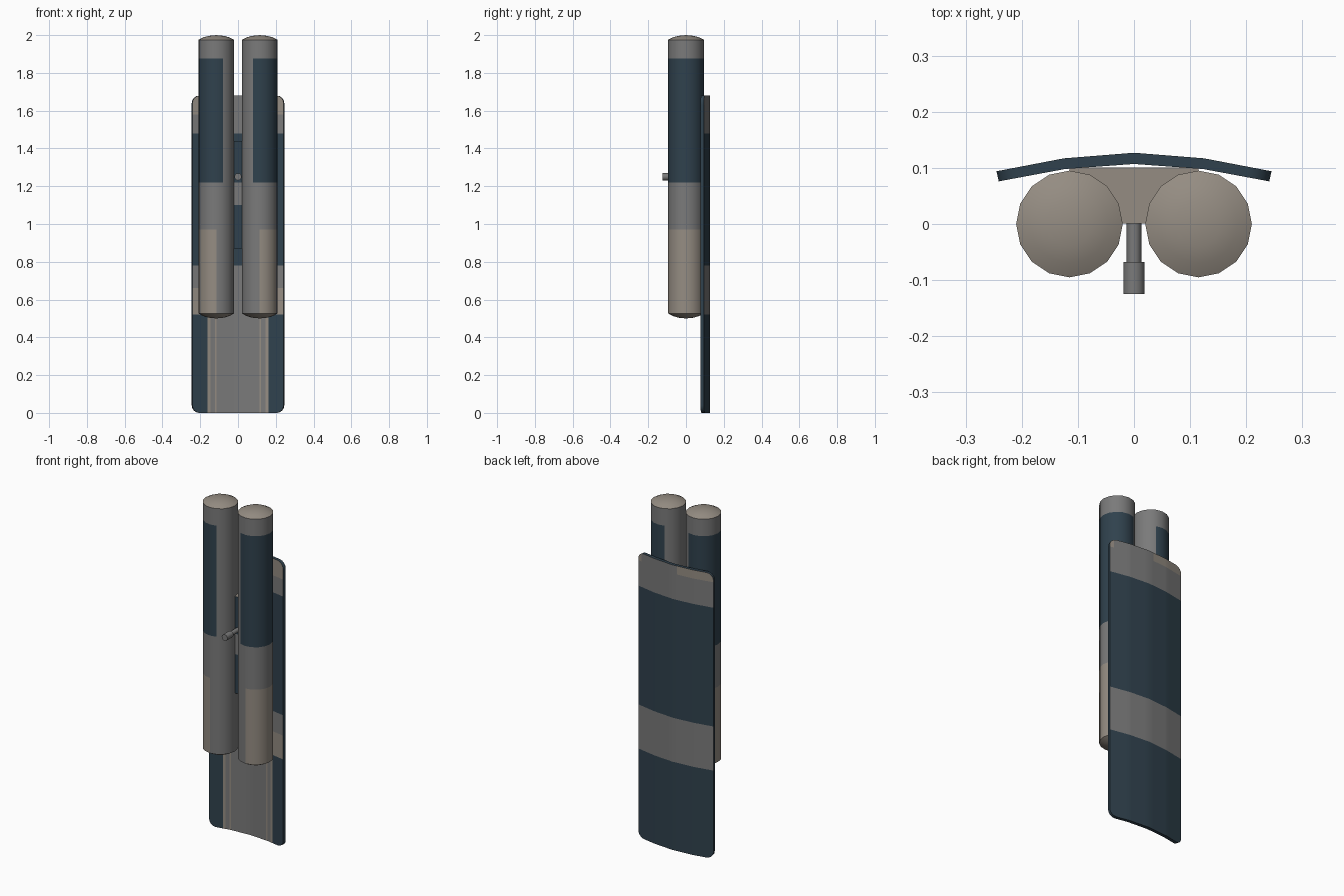
import bpy, bmesh, math
from mathutils import Matrix

if "Cube" in bpy.data.objects:
    bpy.data.objects.remove(bpy.data.objects["Cube"])


def material(name, rgb):
    m = bpy.data.materials.new(name)
    m.diffuse_color = (*rgb, 1)
    m.use_nodes = True
    m.node_tree.nodes["Principled BSDF"].inputs["Base Color"].default_value = m.diffuse_color
    return m


DARK, GREY, TAN = 0, 1, 2
MATS = [material("dark slate blue", (0.029, 0.053, 0.074)),
        material("mid grey", (0.195, 0.195, 0.195)),
        material("warm tan", (0.30, 0.265, 0.225))]


def finish(name, bm, rule, smooth=True):
    bmesh.ops.recalc_face_normals(bm, faces=bm.faces)
    bm.normal_update()
    for f in bm.faces:
        f.material_index = rule(f.calc_center_median(), f.normal)
        f.smooth = False
    me = bpy.data.meshes.new(name)
    bm.to_mesh(me)
    bm.free()
    for m in MATS:
        me.materials.append(m)
    ob = bpy.data.objects.new(name, me)
    bpy.context.collection.objects.link(ob)
    if smooth:
        bpy.ops.object.select_all(action='DESELECT')
        ob.select_set(True)
        bpy.context.view_layer.objects.active = ob
        bpy.ops.object.shade_smooth_by_angle(angle=math.radians(35))
    return ob


# Twin tanks: domed 16-sided lathe, with colour bands and a grey inner side
TX, R, N = 0.115, 0.095, 16
PROFILE = [(0.04, 0.504), (0.07, 0.513), (R, 0.527), (R, 0.97), (R, 1.22),
           (R, 1.875), (R, 1.975), (0.07, 1.988), (0.04, 1.996)]


def tank(side, name):
    bm = bmesh.new()
    rings = [[bm.verts.new((side * TX + r * math.cos(2 * math.pi * i / N),
                            r * math.sin(2 * math.pi * i / N), z))
              for i in range(N)] for r, z in PROFILE]
    for a, b in zip(rings, rings[1:]):
        for i in range(N):
            j = (i + 1) % N
            bm.faces.new((a[i], a[j], b[j], b[i]))
    for ring, z in ((rings[0], 0.5), (rings[-1], 2.0)):
        tip = bm.verts.new((side * TX, 0, z))
        for i in range(N):
            bm.faces.new((ring[i], ring[(i + 1) % N], tip))

    def rule(c, n):
        inner = TX - side * c.x
        if c.z > 1.976 or c.z < 0.526:
            return TAN
        if c.z > 1.875 or 0.97 < c.z < 1.22:
            return GREY
        if c.z > 1.22:
            return GREY if inner > 0.04 else DARK
        return GREY if inner > 0.0 else TAN
    finish(name, bm, rule)


tank(-1, "left_tank")
tank(1, "right_tank")


# Bowed back plate with rounded corners
def bow(x, pts):
    x = abs(x)
    for (x0, y0), (x1, y1) in zip(pts, pts[1:]):
        if x <= x1 + 1e-6:
            return y0 + (y1 - y0) * (x - x0) / (x1 - x0)
    return pts[-1][1]


half = [0.03, 0.115, 0.125, 0.148, 0.163, 0.205, 0.22, 0.234, 0.242, 0.245]
cols = [-x for x in reversed(half)] + [0] + half
rows = [0, 0.52, 0.66, 0.78, 1.48, 1.58, 1.63, 1.68]
BACK = [(0, 0.127), (0.125, 0.117), (0.245, 0.094)]
FRONT = [(0, 0.107), (0.125, 0.098), (0.245, 0.076)]
bm = bmesh.new()


def sheet(pts, squeeze):
    grid = []
    for x in cols:
        d = max(0, abs(x) - 0.205)
        cut = 0.04 - math.sqrt(max(0, 0.0016 - d * d))
        grid.append([bm.verts.new((x * squeeze, bow(x, pts),
                                   min(max(z, cut), 1.68 - cut))) for z in rows])
    for a, b in zip(grid, grid[1:]):
        for j in range(len(rows) - 1):
            bm.faces.new((a[j], b[j], b[j + 1], a[j + 1]))
    last = len(rows) - 1
    return ([g[0] for g in grid] + grid[-1][1:last]
            + [g[last] for g in reversed(grid)] + grid[0][last - 1:0:-1])


ra, rb = sheet(BACK, 1), sheet(FRONT, 0.984)
for i in range(len(ra)):
    j = (i + 1) % len(ra)
    bm.faces.new((ra[i], ra[j], rb[j], rb[i]))


def plate_rule(c, n):
    z, ax = c.z, abs(c.x)
    if n.y > 0.7:                                   # back
        if z > 1.63 and (c.x < -0.03 or c.x > 0.22):
            return TAN
        return GREY if z > 1.48 or 0.52 < z < 0.78 else DARK
    if n.y < -0.7:                                  # front
        if z < 0.52:
            if ax > 0.163:
                return DARK
            return TAN if 0.115 < ax < 0.125 or 0.148 < ax < 0.163 else GREY
        if z < 0.78:
            return TAN if z < 0.66 and ax > 0.163 else GREY
        if z < 1.48:
            return DARK
        return GREY if z < 1.58 or ax < 0.163 else TAN
    return DARK                                     # rim


finish("back_plate", bm, plate_rule)

# Spacer web joining the tanks to the plate
bm = bmesh.new()
for z0, z1 in ((0.87, 1.1), (1.1, 1.22), (1.22, 1.44)):
    bmesh.ops.create_cube(bm, size=1, matrix=Matrix.Translation((0, 0.051, (z0 + z1) / 2))
                          @ Matrix.Diagonal((0.23, 0.1, z1 - z0, 1)))
finish("spacer_web", bm, lambda c, n: TAN if abs(n.z) > 0.5 else
       (GREY if 1.1 < c.z < 1.22 else DARK), False)


# Valve stem and knob between the tanks
def rod(name, r, y0, y1, sides):
    bm = bmesh.new()
    bmesh.ops.create_cone(bm, cap_ends=True, segments=sides, radius1=r, radius2=r,
                          depth=y1 - y0, matrix=Matrix.Translation((0, (y0 + y1) / 2, 1.25))
                          @ Matrix.Rotation(math.pi / 2, 4, 'X'))
    finish(name, bm, lambda c, n: GREY)


rod("valve_stem", 0.013, -0.07, 0.005, 12)
rod("valve_knob", 0.019, -0.125, -0.068, 12)
